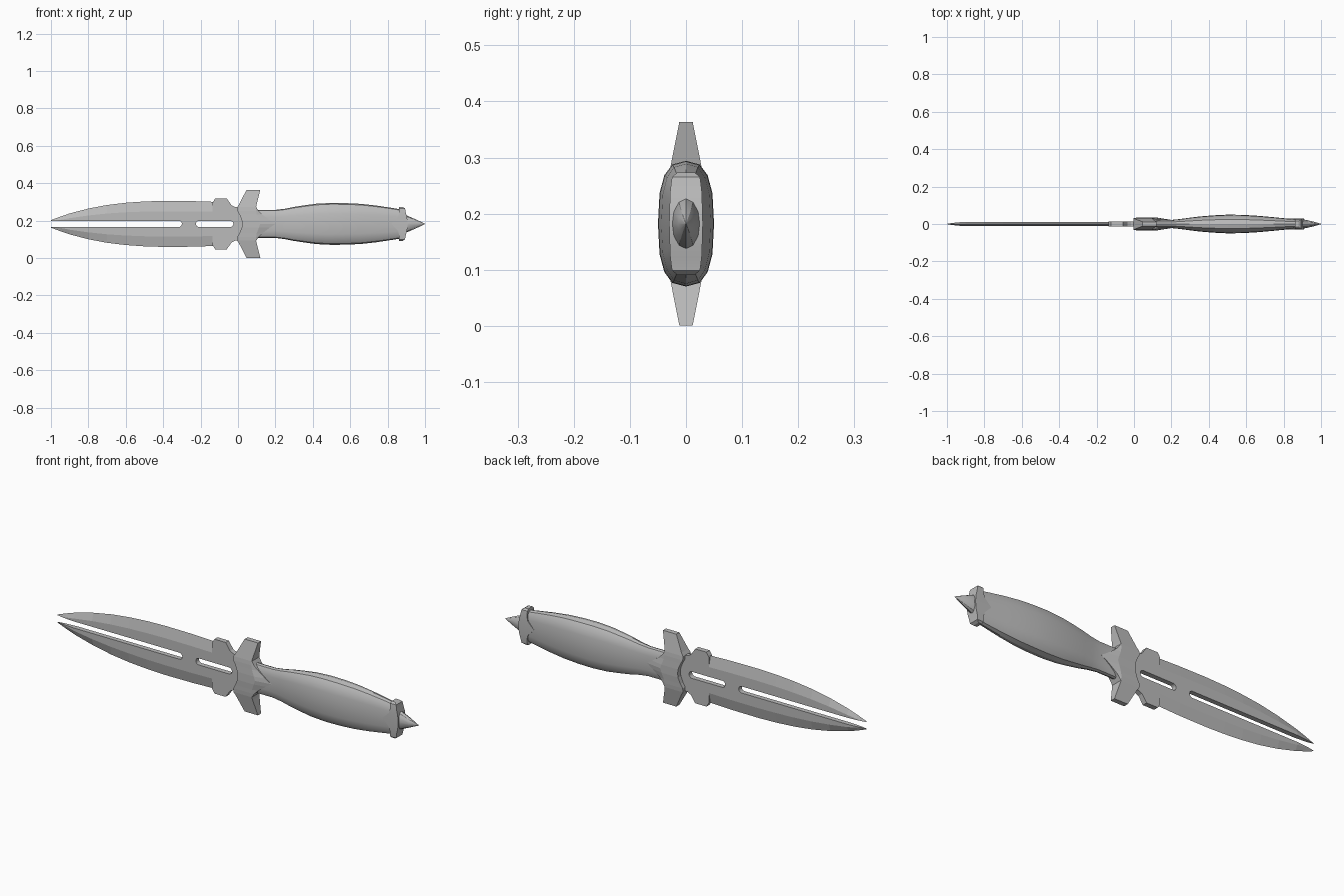
import bpy, bmesh, math

MID = 0.182  # height of the long axis

cube = bpy.data.objects.get("Cube")
if cube:
    bpy.data.objects.remove(cube, do_unlink=True)

steel = bpy.data.materials.new("grey_steel")
steel.use_nodes = True
GREY = (0.5, 0.5, 0.5, 1)
steel.diffuse_color = GREY
steel.node_tree.nodes["Principled BSDF"].inputs["Base Color"].default_value = GREY


def loft(name, rings):
    """Skin a list of equal-length closed rings and cap both ends."""
    bm = bmesh.new()
    loops = [[bm.verts.new((x, y, z + MID)) for x, y, z in ring] for ring in rings]
    count = len(loops[0])
    for a, b in zip(loops, loops[1:]):
        for i in range(count):
            j = (i + 1) % count
            bm.faces.new((a[i], a[j], b[j], b[i]))
    bm.faces.new(loops[0])
    bm.faces.new(loops[-1])
    bmesh.ops.remove_doubles(bm, verts=bm.verts, dist=0.0002)
    bmesh.ops.recalc_face_normals(bm, faces=bm.faces)
    mesh = bpy.data.meshes.new(name)
    bm.to_mesh(mesh)
    bm.free()
    mesh.materials.append(steel)
    obj = bpy.data.objects.new(name, mesh)
    bpy.context.collection.objects.link(obj)
    return obj


def prism(name, outline, half):
    return loft(name, [[(x, y, z) for x, z in outline] for y in (-half, half)])


def oval(x, ry, rz, sides, power):
    """Squarish oval section across the long axis."""
    ring = []
    for i in range(sides):
        a = 2 * math.pi * i / sides
        c, s = math.cos(a), math.sin(a)
        ring.append((x, ry * math.copysign(abs(c) ** power, c),
                     rz * math.copysign(abs(s) ** power, s)))
    return ring


def collar(name, rows):
    """Cross piece mirrored about the axis, with a pointed flare on each side."""
    full = rows + [(-r[0],) + r[1:] for r in reversed(rows[:-1])]
    rings = []
    for z, outer, inner, flare, y, yf in full:
        near = [(outer, -y, z), (inner, -y, z), (flare, -yf, z)]
        rings.append(near + [(x, -v, w) for x, v, w in reversed(near)])
    return loft(name, rings)


def capsule(x0, x1, r):
    right = [(x1 - r + r * math.cos(a), r * math.sin(a))
             for a in [math.pi * (i / 8 - 0.5) for i in range(9)]]
    return right + [(x0 + x1 - x, -z) for x, z in right]


# Double-edged blade: x, edge offset, half thickness
blade_rows = [(-1, .02, .002), (-.95, .039, .008), (-.9, .056, .012), (-.8, .082, .012),
              (-.7, .101, .012), (-.6, .113, .012), (-.5, .12, .012), (-.4, .123, .012),
              (-.25, .122, .012), (-.13, .118, .012)]
blade = loft("blade", [[(x, 0, e), (x, t, e * .55), (x, t, -e * .55),
                        (x, 0, -e), (x, -t, -e * .55), (x, -t, e * .55)]
                       for x, e, t in blade_rows])

# Notched block at the root of the blade
top = [(-.135, .115), (-.122, .136), (-.06, .136), (-.035, .1), (-.015, .09), (.03, .085)]
root = prism("blade_root", top + [(x, -z) for x, z in reversed(top)], .0125)

# Long open slot and short closed slot
for label, x0, x1 in (("long", -1.1, -.3), ("short", -.225, -.025)):
    cutter = prism(label + "_slot_cutter", capsule(x0, x1, .0165), .1)
    cutter.hide_render = True
    for part in (blade, root):
        if part is root and label == "long":
            continue
        mod = part.modifiers.new("slot", 'BOOLEAN')
        mod.object = cutter
        mod.solver = 'EXACT'
        bpy.context.view_layer.objects.active = part
        bpy.ops.object.modifier_apply(modifier=mod.name)
    bpy.data.objects.remove(cutter, do_unlink=True)

# Guard with tapering prongs
guard = collar("guard", [(.181, .045, .119, .119, .012, .012),
                         (.105, .006, .1, .1, .027, .027),
                         (.09, -.004, .097, .097, .03, .029),
                         (.07, -.004, .097, .11, .032, .028),
                         (.05, .008, .1, .13, .033, .025),
                         (.02, .02, .112, .17, .035, .024),
                         (0, .022, .118, .2, .035, .022)])

# Swelling grip: x, half thickness, half height
grip_rows = [(.07, .022, .076), (.14, .022, .075), (.2, .022, .075), (.25, .027, .081),
             (.3, .034, .091), (.36, .041, .1), (.42, .046, .108), (.5, .05, .112),
             (.58, .049, .111), (.66, .044, .107), (.74, .037, .098), (.82, .029, .086),
             (.88, .024, .076)]
grip = loft("grip", [oval(x, ry, rz, 16, .75) for x, ry, rz in grip_rows])

# End plate and pointed cap
plate = collar("pommel_plate", [(.091, .88, .862, .862, .016, .016),
                                (.083, .893, .86, .86, .025, .025),
                                (.06, .897, .864, .862, .028, .028),
                                (.035, .904, .87, .855, .029, .029),
                                (0, .908, .872, .82, .03, .03)])
spike = loft("pommel_spike", [oval(.885, .025, .046, 12, 1), oval(.905, .025, .044, 12, 1),
                              oval(.955, .014, .022, 12, 1), oval(1, .001, .001, 12, 1)])

# Smooth shading with crisp edges
bpy.ops.object.select_all(action='DESELECT')
for part in (blade, root, guard, grip, plate, spike):
    part.select_set(True)
bpy.context.view_layer.objects.active = grip
bpy.ops.object.shade_smooth_by_angle(angle=math.radians(25))
for part in (blade, root, guard):
    part.data.shade_flat()
